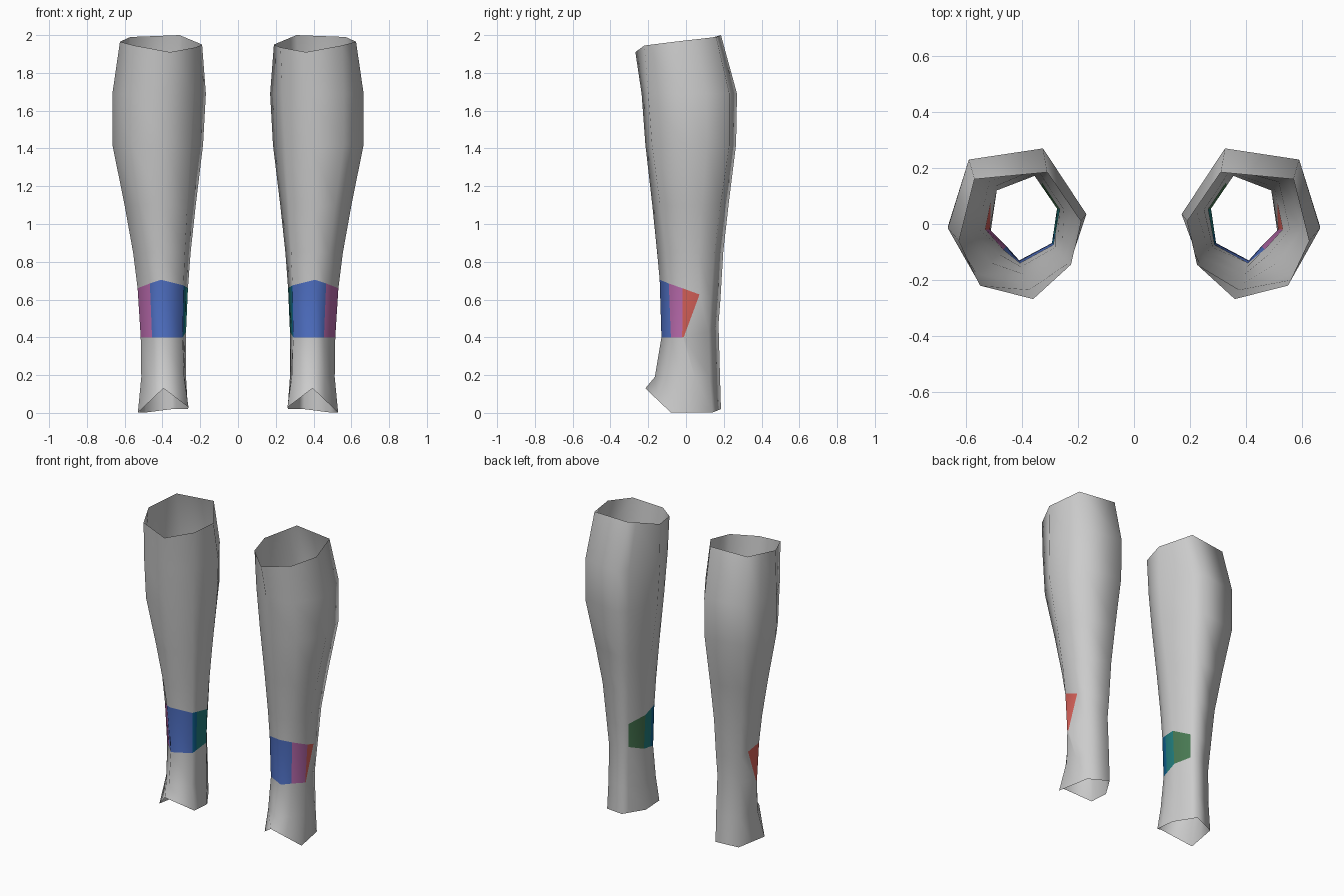
import bpy
from mathutils import Vector

cube = bpy.data.objects.get("Cube")
if cube:
    bpy.data.objects.remove(cube, do_unlink=True)

# Materials
COLOURS = {
    "grey": (0.60, 0.60, 0.60),
    "blue": (0.08, 0.165, 0.56),
    "deep_blue": (0.005, 0.13, 0.30),
    "teal": (0.015, 0.20, 0.20),
    "green": (0.065, 0.19, 0.085),
    "pink": (0.50, 0.15, 0.43),
    "red": (0.68, 0.12, 0.10),
}
NAMES = list(COLOURS)
MATERIALS = []
for name, rgb in COLOURS.items():
    mat = bpy.data.materials.new(name)
    mat.use_nodes = True
    mat.diffuse_color = (*rgb, 1)
    mat.node_tree.nodes["Principled BSDF"].inputs["Base Color"].default_value = (*rgb, 1)
    MATERIALS.append(mat)

# Seven-sided cross-sections, in order: back inner, inner, front inner,
# front, front outer, outer, back outer
RIM = [(.31, .185), (.19, .01), (.225, -.145), (.36, -.268), (.55, -.22), (.625, -.06), (.57, .16)]
RIM_Z = [2.0, 1.95, 1.935, 1.91, 1.945, 1.965, 1.99]
UPPER_CALF = [(.325, .27), (.17, .035), (.235, -.14), (.375, -.235), (.56, -.20), (.665, -.015), (.59, .23)]
CALF = [(.325, .265), (.185, .04), (.25, -.125), (.385, -.215), (.56, -.18), (.665, -.01), (.59, .23)]
ANKLE = [(.355, .172), (.275, .055), (.293, -.068), (.41, -.13), (.455, -.08), (.515, -.02), (.49, .12)]
INSTEP = [(.35, .18), (.275, .055), (.285, -.085), (.40, -.165), (.46, -.105), (.512, -.03), (.49, .125)]
HEM = [(.35, .185), (.265, .05), (.262, -.09), (.395, -.215), (.46, -.15), (.53, -.08), (.49, .14)]
HEM_Z = [.02, .02, .03, .13, .068, .002, .002]

BAND_TOP_Z = [.60, .66, .675, .705, .685, .66, .605]
BAND_LOW_Z = [.47, .43, .40, .40, .40, .40, .43]

# Colour of each side of the ankle band
BAND = ["grey", "green", "teal", "deep_blue", "blue", "blue", "pink", "red", "grey", "grey"]


def section(points, heights, outer_cut=.5):
    """Cross-section with three extra columns where the band changes colour."""
    if not isinstance(heights, list):
        heights = [heights] * 7
    a, g, f, e, d, c, b = [Vector((x, y, z)) for (x, y), z in zip(points, heights)]
    return [a, g.lerp(a, .72), g, g.lerp(f, .7), f, e, d, c, c.lerp(b, outer_cut), b]


def blend(t):
    """Shape between the ankle (0) and the calf (1)."""
    return [tuple(Vector(p).lerp(Vector(q), t)) for p, q in zip(ANKLE, CALF)]


SECTIONS = [
    section(RIM, RIM_Z),
    section(UPPER_CALF, 1.69),
    section(CALF, 1.42),
    section(blend(.57), 1.1),
    section(blend(.27), .85),
    section(blend(.11), BAND_TOP_Z, .6),
    section(ANKLE, BAND_LOW_Z, .06),
    section(INSTEP, .19),
    section(HEM, HEM_Z),
]
BAND_ROW = 5


def build_sleeve(name, side):
    """Open tube around one shin; side is +1 for left and -1 for right."""
    verts = [(side * p.x, p.y, p.z) for ring in SECTIONS for p in ring]
    n = len(BAND)
    faces, colours = [], []
    for row in range(len(SECTIONS) - 1):
        for k in range(n):
            k2 = (k + 1) % n
            quad = [row * n + k, (row + 1) * n + k, (row + 1) * n + k2, row * n + k2]
            faces.append(quad if side > 0 else quad[::-1])
            colours.append(NAMES.index(BAND[k]) if row == BAND_ROW else 0)
    mesh = bpy.data.meshes.new(name)
    mesh.from_pydata(verts, [], faces)
    for mat in MATERIALS:
        mesh.materials.append(mat)
    for poly, index in zip(mesh.polygons, colours):
        poly.material_index = index
        poly.use_smooth = True
    mesh.update()
    obj = bpy.data.objects.new(name, mesh)
    bpy.context.collection.objects.link(obj)


build_sleeve("left_shin_sleeve", 1)
build_sleeve("right_shin_sleeve", -1)
